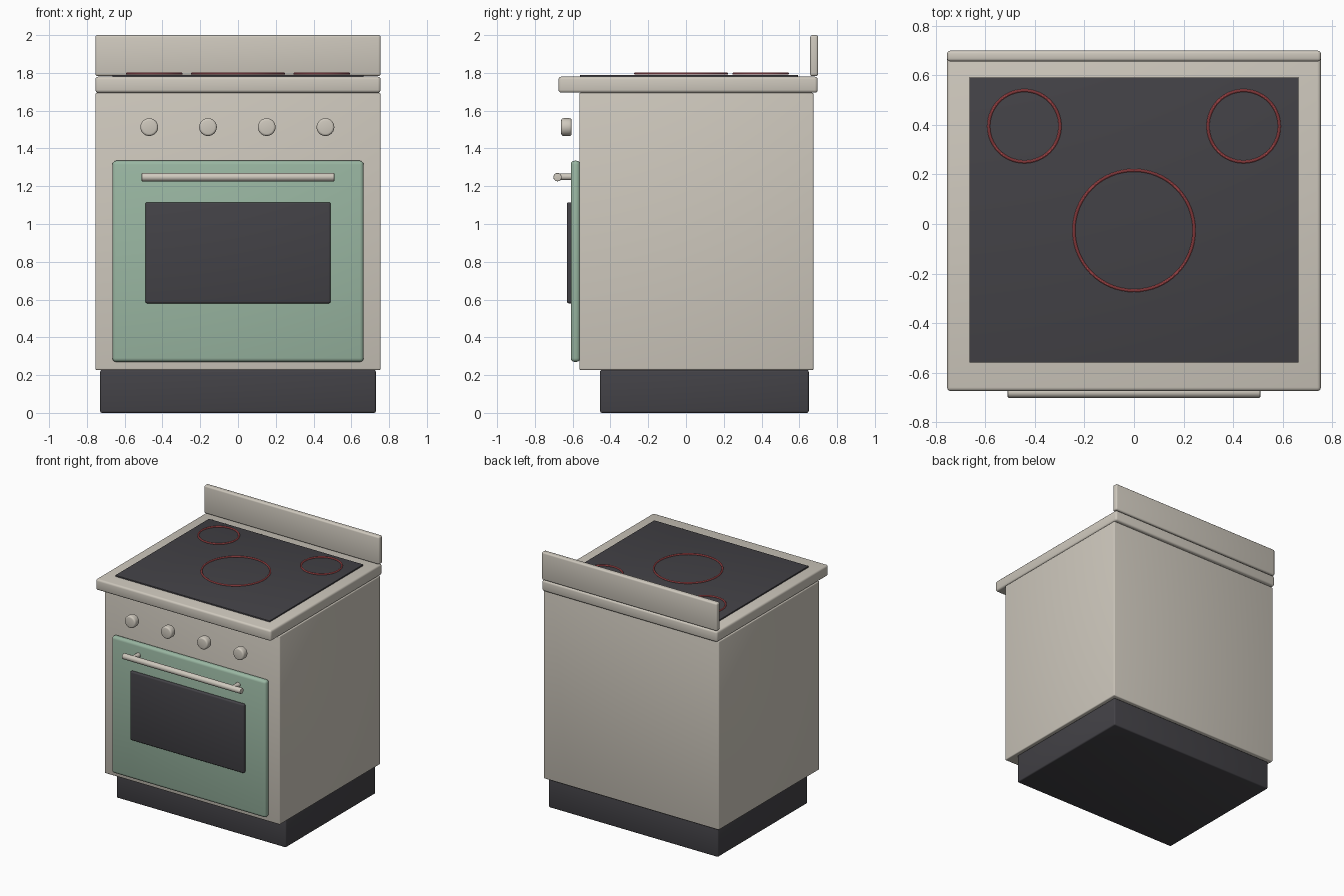
import bpy
import math

cube = bpy.data.objects.get("Cube")
if cube:
    bpy.data.objects.remove(cube, do_unlink=True)


def material(name, rgb):
    m = bpy.data.materials.new(name)
    m.use_nodes = True
    m.diffuse_color = (*rgb, 1)
    m.node_tree.nodes["Principled BSDF"].inputs["Base Color"].default_value = (*rgb, 1)
    return m


CREAM = material("cream enamel", (0.62, 0.58, 0.51))
DARK = material("dark glass", (0.056, 0.054, 0.062))
GREEN = material("sage green", (0.32, 0.47, 0.36))
RED = material("heating red", (0.75, 0.13, 0.14))


def finish(name, mat, bevel=0, segments=3):
    ob = bpy.context.object
    ob.name = ob.data.name = name
    ob.data.materials.append(mat)
    bpy.ops.object.transform_apply(location=False, rotation=True, scale=True)
    if bevel:
        mod = ob.modifiers.new("Rounded edges", "BEVEL")
        mod.width = bevel
        mod.segments = segments
        mod.limit_method = "ANGLE"
        mod.angle_limit = math.radians(40)
        bpy.ops.object.modifier_apply(modifier=mod.name)
    bpy.ops.object.shade_smooth_by_angle(angle=math.radians(35))
    return ob


def box(name, mat, half_x, y, z, bevel):
    """Box centred on x, spanning the y and z ranges."""
    bpy.ops.mesh.primitive_cube_add(size=1, location=(0, sum(y) / 2, sum(z) / 2))
    bpy.context.object.scale = (2 * half_x, y[1] - y[0], z[1] - z[0])
    return finish(name, mat, bevel)


def rod(name, mat, radius, length, centre, axis, bevel=0):
    turn = (0, math.pi / 2, 0) if axis == "x" else (math.pi / 2, 0, 0)
    bpy.ops.mesh.primitive_cylinder_add(vertices=32, radius=radius, depth=length,
                                        location=centre, rotation=turn)
    return finish(name, mat, bevel)


# Cabinet
box("plinth", DARK, 0.73, (-0.455, 0.65), (0, 0.227), 0.01)
box("oven_body", CREAM, 0.755, (-0.565, 0.675), (0.227, 1.695), 0.008)
box("worktop", CREAM, 0.755, (-0.675, 0.697), (1.695, 1.78), 0.015)
box("back_panel", CREAM, 0.755, (0.657, 0.7), (1.783, 2.0), 0.012)

# Hob with heating rings
box("hob_glass", DARK, 0.665, (-0.56, 0.592), (1.775, 1.79), 0.003)
for name, x, y, r in (("front_ring", 0, -0.026, 0.243),
                      ("back_left_ring", 0.443, 0.395, 0.144),
                      ("back_right_ring", -0.443, 0.395, 0.144)):
    bpy.ops.mesh.primitive_torus_add(major_radius=r, minor_radius=0.006, major_segments=64,
                                     minor_segments=10, location=(x, y, 1.796))
    finish(name, RED)

# Oven door
box("oven_door", GREEN, 0.665, (-0.61, -0.56), (0.27, 1.335), 0.02)
box("door_window", DARK, 0.49, (-0.63, -0.6), (0.58, 1.115), 0.01)

# Door handle
rod("handle_bar", CREAM, 0.022, 1.02, (0, -0.68, 1.248), "x", 0.004)
for side, x in (("left", 0.43), ("right", -0.43)):
    rod(side + "_handle_post", CREAM, 0.018, 0.08, (x, -0.642, 1.25), "y")

# Control knobs
for i in range(4):
    rod("knob_%d" % (i + 1), CREAM, 0.047, 0.056, (-0.47 + 0.311 * i, -0.633, 1.513), "y", 0.012)
